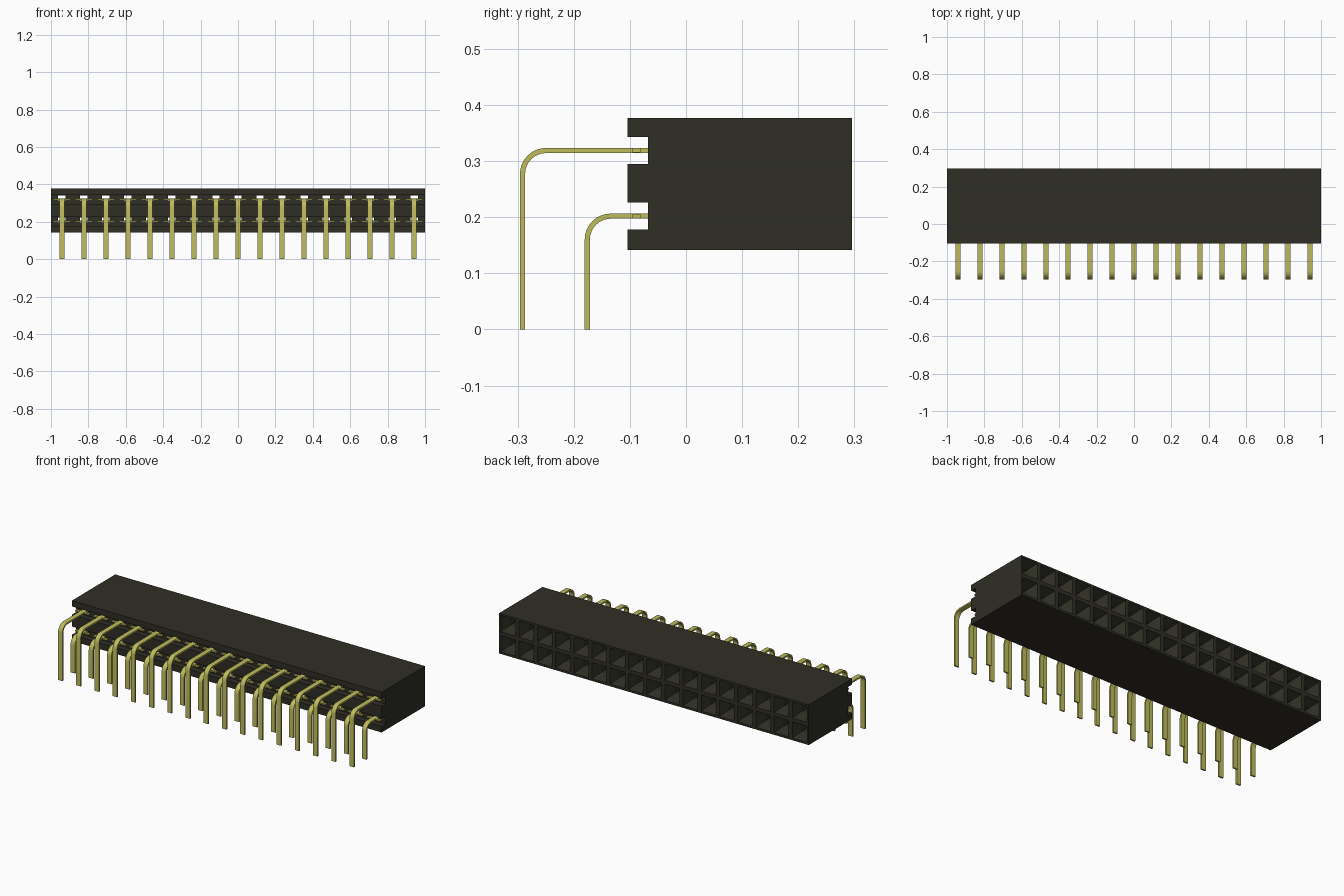
import bpy, bmesh, math

cube = bpy.data.objects.get("Cube")
if cube:
    bpy.data.objects.remove(cube, do_unlink=True)

COLS = 17
PITCH = 2 / COLS
X0 = -1 + PITCH / 2
ROWS = (0.202, 0.319)


def material(name, rgb):
    m = bpy.data.materials.new(name)
    m.use_nodes = True
    m.diffuse_color = (*rgb, 1)
    m.node_tree.nodes["Principled BSDF"].inputs["Base Color"].default_value = (*rgb, 1)
    return m


black = material("black plastic", (0.028, 0.027, 0.018))
gold = material("gold metal", (0.52, 0.50, 0.11))


def make(name, bm, mat):
    bmesh.ops.recalc_face_normals(bm, faces=bm.faces)
    me = bpy.data.meshes.new(name)
    bm.to_mesh(me)
    bm.free()
    me.materials.append(mat)
    ob = bpy.data.objects.new(name, me)
    bpy.context.collection.objects.link(ob)
    return ob


def loft(bm, rings):
    """Skin a closed tube through four-point rings and cap both ends."""
    rv = [[bm.verts.new(p) for p in r] for r in rings]
    for a, b in zip(rv, rv[1:]):
        for i in range(4):
            j = (i + 1) % 4
            bm.faces.new((a[i], a[j], b[j], b[i]))
    bm.faces.new(rv[0])
    bm.faces.new(rv[-1][::-1])


def section(x, y, hx, z0, z1):
    return [(x - hx, y, z0), (x + hx, y, z0), (x + hx, y, z1), (x - hx, y, z1)]


def box(bm, x, hx, y0, y1, z0, z1):
    loft(bm, [section(x, y0, hx, z0, z1), section(x, y1, hx, z0, z1)])


# Housing: side profile with two front grooves, extruded along x
profile = [(0.296, 0.142), (0.296, 0.377), (-0.104, 0.377)]
for z in reversed(ROWS):
    profile += [(-0.104, z + 0.024), (-0.068, z + 0.024),
                (-0.068, z - 0.024), (-0.104, z - 0.024)]
profile.append((-0.104, 0.142))
bm = bmesh.new()
side = bm.faces.new([bm.verts.new((-1, y, z)) for y, z in profile])
ext = bmesh.ops.extrude_face_region(bm, geom=[side])
bmesh.ops.translate(bm, vec=(2, 0, 0),
                    verts=[v for v in ext["geom"] if isinstance(v, bmesh.types.BMVert)])
housing = make("housing", bm, black)

# Sockets: funnel at the back, narrowing to a slot that opens into the groove
bm = bmesh.new()
for z in ROWS:
    for i in range(COLS):
        x = X0 + i * PITCH
        loft(bm, [section(x, y, h, z + lo, z + hi) for y, h, lo, hi in (
            (0.306, 0.052, -0.052, 0.052),
            (0.246, 0.022, -0.022, 0.022),
            (0.100, 0.022, -0.022, 0.022),
            (0.099, 0.020, -0.006, 0.021),
            (-0.085, 0.020, -0.006, 0.021))])
cutter = make("socket_cutter", bm, black)
cutter.hide_render = True
mod = housing.modifiers.new("sockets", "BOOLEAN")
mod.operation = "DIFFERENCE"
mod.solver = "EXACT"
mod.object = cutter
bpy.context.view_layer.update()
cut = bpy.data.meshes.new_from_object(
    housing.evaluated_get(bpy.context.evaluated_depsgraph_get()))
housing.modifiers.clear()
housing.data = cut
bpy.data.objects.remove(cutter, do_unlink=True)

# Right-angle pins: flat strip along y, bent down, with small retaining wings
HW, HT, RAD = 0.014, 0.0046, 0.042
for name, z, y_leg in (("lower_pins", ROWS[0], -0.176), ("upper_pins", ROWS[1], -0.2914)):
    path = [(0.0, z, 0.0)]
    for k in range(9):
        a = math.pi / 2 * k / 8
        path.append((y_leg + RAD - RAD * math.sin(a), z - RAD + RAD * math.cos(a), a))
    path.append((y_leg, 0.0, math.pi / 2))
    bm = bmesh.new()
    rings = []
    for y, pz, a in path:
        ny, nz = -math.sin(a) * HT, math.cos(a) * HT
        rings.append([(X0 - HW, y - ny, pz - nz), (X0 + HW, y - ny, pz - nz),
                      (X0 + HW, y + ny, pz + nz), (X0 - HW, y + ny, pz + nz)])
    loft(bm, rings)
    for s in (-1, 1):
        box(bm, X0 + s * 0.029, 0.016, -0.095, -0.081, z - 0.004, z + 0.004)
    pins = make(name, bm, gold)
    bpy.ops.object.select_all(action="DESELECT")
    pins.select_set(True)
    bpy.context.view_layer.objects.active = pins
    bpy.ops.object.shade_smooth_by_angle(angle=math.radians(30))
    arr = pins.modifiers.new("columns", "ARRAY")
    arr.count = COLS
    arr.use_relative_offset = False
    arr.use_constant_offset = True
    arr.constant_offset_displace = (PITCH, 0, 0)
